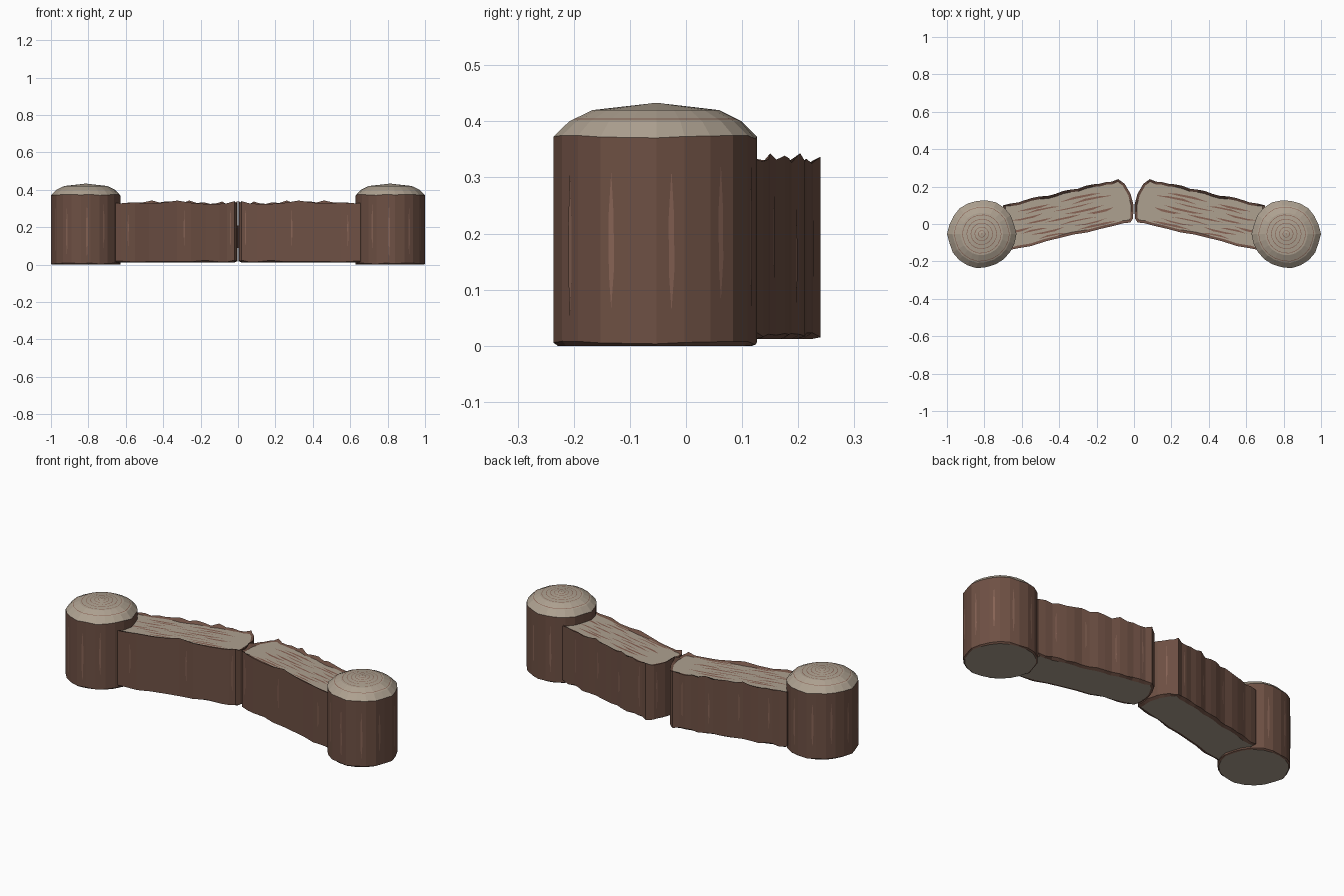
import bpy, bmesh, math, random
from mathutils import Vector

if "Cube" in bpy.data.objects:
    bpy.data.objects.remove(bpy.data.objects["Cube"])

random.seed(4)
PX, PY, PR = 0.814, -0.053, 0.186
BARK, CAP, GRAIN, STREAK = range(4)


def material(name, rgb):
    m = bpy.data.materials.new(name)
    m.diffuse_color = (*rgb, 1)
    m.use_nodes = True
    m.node_tree.nodes["Principled BSDF"].inputs["Base Color"].default_value = m.diffuse_color
    return m


MATS = [material("bark", (0.155, 0.08, 0.057)), material("cut_wood", (0.42, 0.355, 0.28)),
        material("grain", (0.25, 0.125, 0.09)), material("bark_streak", (0.24, 0.125, 0.09))]


def finish(name, bm, recalc=True):
    """Make a flat-shaded object, mirrored to the left side."""
    if recalc:
        bmesh.ops.recalc_face_normals(bm, faces=bm.faces)
    me = bpy.data.meshes.new(name)
    bm.to_mesh(me)
    bm.free()
    for m in MATS:
        me.materials.append(m)
    ob = bpy.data.objects.new(name, me)
    bpy.context.collection.objects.link(ob)
    mod = ob.modifiers.new("mirror", 'MIRROR')
    mod.use_mirror_merge = False


def loft(bm, rings, mats, bottom, top):
    """Bridge successive rings; cap the first and last."""
    loops = [[bm.verts.new(p) for p in r] for r in rings]
    n = len(loops[0])
    for a, b, m in zip(loops, loops[1:], mats):
        for i in range(n):
            j = (i + 1) % n
            bm.faces.new((a[i], a[j], b[j], b[i])).material_index = m
    bm.faces.new(loops[0]).material_index = bottom
    bm.faces.new(loops[-1]).material_index = top


def sliver(bm, c, axis, normal, length, width, mat, bend=0.0):
    """Thin pointed strip lying just above a surface."""
    side = normal.cross(axis)
    c = c + normal * 0.0015
    pts = [(-.5, 0), (-.2, -.5), (.2, -.4), (.5, 0), (.15, .5), (-.25, .4)]
    vs = [bm.verts.new(c + axis * (u * length) + side * (v * width + bend * math.cos(u * 5)))
          for u, v in pts]
    f = bm.faces.new(vs)
    f.normal_update()
    if f.normal.dot(normal) < 0:
        f.normal_flip()
    f.material_index = mat


# Round end posts with domed, ringed tops
N = 22
jit = [random.uniform(0.955, 1.0) if i % 11 else 1.0 for i in range(N)]
wob = [random.uniform(0, 1) for _ in range(N)]


def post_ring(r, z, dz=0.0):
    k = r / PR
    out = []
    for i in range(N):
        a = math.tau * i / N
        rr = r * (1 + (jit[i] - 1) * k)
        out.append(Vector((PX + rr * math.cos(a), PY + rr * math.sin(a), z + dz * wob[i])))
    return out


def dome_z(r):
    prof = [(0, 0.433), (0.115, 0.42), (0.157, 0.40), (PR, 0.376)]
    for (r0, z0), (r1, z1) in zip(prof, prof[1:]):
        if r <= r1:
            return z0 + (z1 - z0) * (r - r0) / (r1 - r0)


steps = [(0.157, CAP), (0.115, CAP)]
for r in (0.148, 0.104, 0.08, 0.058, 0.037, 0.018):
    steps += [(r + 0.0015, CAP), (r - 0.0015, GRAIN)]
steps.sort(key=lambda s: -s[0])
rings = [post_ring(0.178, 0.0), post_ring(PR, 0.001, 0.008), post_ring(PR, 0.368, 0.008)]
rings += [post_ring(r, dome_z(r)) for r, _ in steps] + [post_ring(0.003, 0.433)]
bm = bmesh.new()
loft(bm, rings, [BARK, BARK] + [m for _, m in steps] + [CAP], CAP, GRAIN)
finish("end_post", bm)

# Bark streaks on the posts
bm = bmesh.new()
up = Vector((0, 0, 1))
lo, hi = rings[1], rings[2]
for i in range(0, N, 2):
    j = (i + 1) % N
    d = lo[j] - lo[i]
    nrm = Vector((d.y, -d.x, 0)).normalized()
    c = lo[i].lerp(lo[j], random.uniform(0.35, 0.65))
    c.z = random.uniform(0.17, 0.21)
    sliver(bm, c, up, nrm, random.uniform(0.24, 0.32), 0.011, STREAK)
finish("post_bark_streaks", bm, False)

# Split-log beams with a raised ragged bark rim
outline = [(0.70, -0.145), (0.55, -0.118), (0.40, -0.075), (0.25, -0.045), (0.10, -0.008),
           (0.02, 0.008), (0.005, 0.03), (0.002, 0.10), (0.018, 0.16), (0.05, 0.215),
           (0.085, 0.24), (0.15, 0.224), (0.22, 0.212), (0.30, 0.188), (0.38, 0.176),
           (0.46, 0.15), (0.55, 0.138), (0.62, 0.115), (0.70, 0.10)]
pts = []
for i, p in enumerate(outline):
    p, q = Vector(p), Vector(outline[(i + 1) % len(outline)])
    pts.append(p)
    mid = (p + q) / 2
    if p.x > 0.06 and i < len(outline) - 1:
        mid.y += random.uniform(-0.006, 0.004)
    pts.append(mid)
M = len(pts)
rim = [random.uniform(0.324, 0.343) for _ in pts]
foot = [random.uniform(0.013, 0.024) for _ in pts]


def inset(d):
    out = []
    for i in range(M):
        t = (pts[(i + 1) % M] - pts[i - 1]).normalized()
        out.append(pts[i] + Vector((t.y, -t.x)) * d)
    return out


def beam_ring(d, zs):
    return [Vector((p.x, p.y, z)) for p, z in zip(inset(d), zs)]


TOP = 0.323
beam = [beam_ring(0.016, [0.012] * M), beam_ring(0, foot), beam_ring(0, rim),
        beam_ring(0.014, [TOP] * M)]
bm = bmesh.new()
loft(bm, beam, [BARK] * 3, CAP, CAP)
finish("log_beam", bm)

# Bark streaks on the beam sides
bm = bmesh.new()
for i in range(1, M - 2, 4):
    a, b = pts[i], pts[i + 1]
    t = (b - a).normalized()
    c = a.lerp(b, 0.5)
    sliver(bm, Vector((c.x, c.y, random.uniform(0.15, 0.2))), up, Vector((-t.y, t.x, 0)),
           random.uniform(0.18, 0.26), 0.007, STREAK)
finish("beam_bark_streaks", bm, False)

# Grain lines along the beam tops
bm = bmesh.new()
along = Vector((1, -0.225, 0)).normalized()
across = up.cross(along)
start = Vector((0.03, 0.115, TOP))
for row in range(8):
    v = -0.085 + row * 0.0245
    u = 0.08 + 0.05 * (row % 3)
    while u < 0.56:
        ln = random.uniform(0.13, 0.24)
        c = start + along * (u + ln / 2) + across * (v + random.uniform(-0.006, 0.006))
        sliver(bm, c, along, up, ln, random.uniform(0.007, 0.013), GRAIN,
               random.uniform(-0.006, 0.006))
        u += ln + random.uniform(0.02, 0.07)
finish("beam_grain", bm, False)
